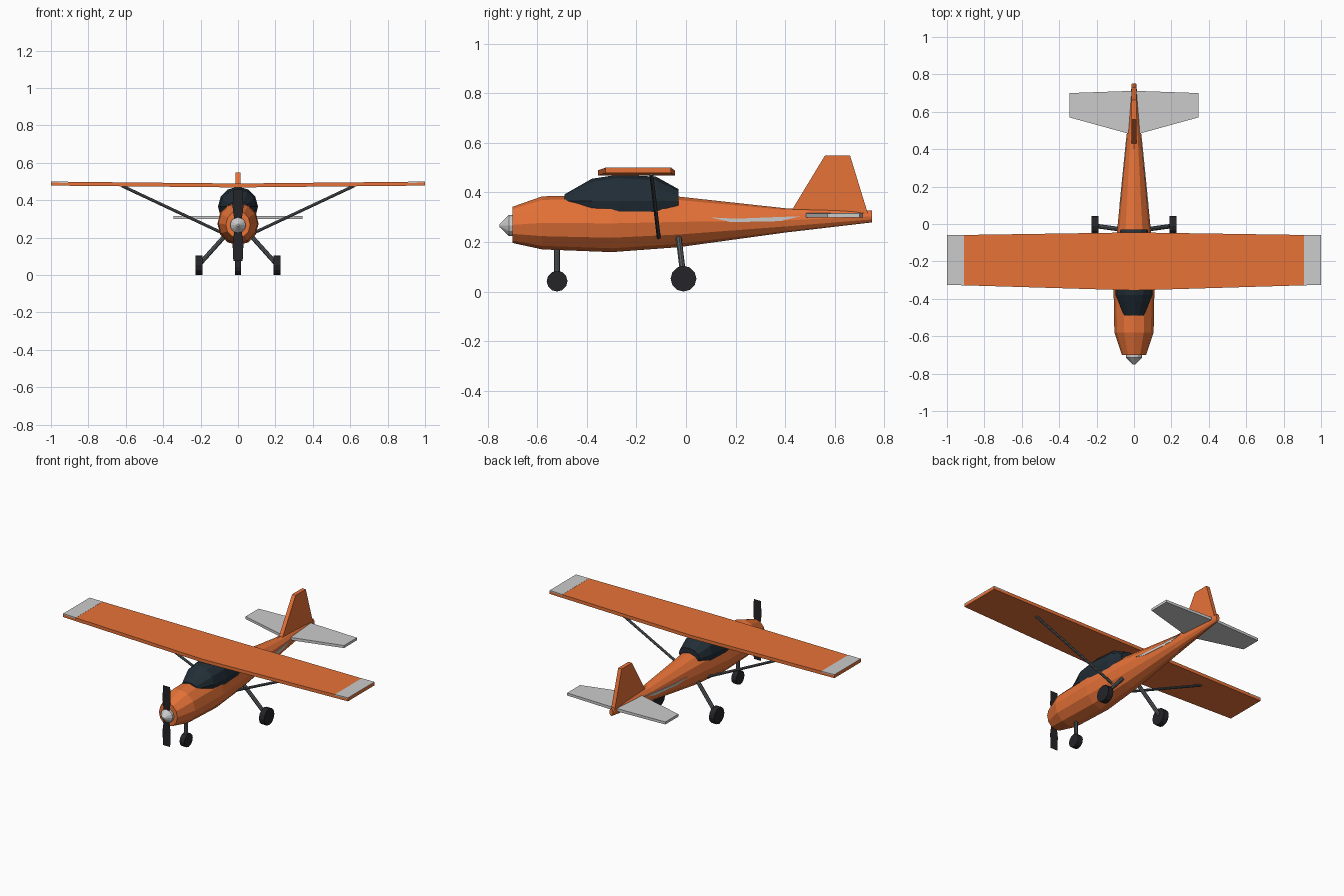
import bpy, bmesh
from math import sin, cos, pi
from mathutils import Vector

if "Cube" in bpy.data.objects:
    bpy.data.objects.remove(bpy.data.objects["Cube"])


def material(name, rgb):
    m = bpy.data.materials.new(name)
    m.diffuse_color = (*rgb, 1)
    m.use_nodes = True
    m.node_tree.nodes["Principled BSDF"].inputs["Base Color"].default_value = m.diffuse_color
    return m


ORANGE = material("orange_paint", (0.80, 0.17, 0.04))
GLASS = material("dark_glass", (0.016, 0.027, 0.038))
RUBBER = material("rubber", (0.018, 0.018, 0.022))
METAL = material("strut_metal", (0.10, 0.11, 0.12))


def finish(name, bm, mat=None):
    bmesh.ops.recalc_face_normals(bm, faces=bm.faces)
    me = bpy.data.meshes.new(name)
    bm.to_mesh(me)
    bm.free()
    ob = bpy.data.objects.new(name, me)
    bpy.context.collection.objects.link(ob)
    if mat:
        me.materials.append(mat)
    return ob


def loft(name, rings, mat=None):
    """Skin a list of equal-length point rings and cap both ends."""
    bm = bmesh.new()
    vs = [[bm.verts.new(p) for p in ring] for ring in rings]
    n = len(vs[0])
    for a, b in zip(vs, vs[1:]):
        for i in range(n):
            j = (i + 1) % n
            bm.faces.new((a[i], a[j], b[j], b[i]))
    bm.faces.new(vs[0])
    bm.faces.new(vs[-1])
    return finish(name, bm, mat)


def oval(y, cz, hw, hh, n=12):
    return [(hw * cos(2 * pi * i / n), y, cz + hh * sin(2 * pi * i / n)) for i in range(n)]


def rect(x, y0, y1, z0, z1):
    return [(x, y0, z0), (x, y1, z0), (x, y1, z1), (x, y0, z1)]


def tube(name, p, q, r, mat, n=8):
    p, q = Vector(p), Vector(q)
    rot = (q - p).to_track_quat('Z', 'Y')
    ring = [rot @ Vector((r * cos(2 * pi * i / n), r * sin(2 * pi * i / n), 0)) for i in range(n)]
    return loft(name, [[p + v for v in ring], [q + v for v in ring]], mat)


# Fuselage: y, centre height, half width, half height
loft("fuselage", [oval(*s) for s in (
    (-0.70, 0.269, 0.065, 0.073), (-0.58, 0.277, 0.105, 0.107),
    (-0.30, 0.275, 0.110, 0.116), (-0.03, 0.281, 0.090, 0.102),
    (0.40, 0.287, 0.047, 0.049), (0.75, 0.303, 0.012, 0.024))], ORANGE)

# Canopy
loft("canopy", [oval(*s) for s in (
    (-0.49, 0.365, 0.055, 0.027), (-0.38, 0.365, 0.098, 0.090),
    (-0.27, 0.365, 0.107, 0.107), (-0.12, 0.365, 0.098, 0.098),
    (-0.03, 0.365, 0.072, 0.048))], GLASS)

# Wing with slight taper and dihedral
tip = (-0.325, -0.06, 0.478, 0.499)
loft("wing", [rect(-1, *tip), rect(0, -0.355, -0.045, 0.468, 0.489), rect(1, *tip)], ORANGE)

# Spinner and flat propeller blades
loft("spinner", [oval(y, 0.266, r, r) for y, r in
                 ((-0.69, 0.042), (-0.715, 0.042), (-0.752, 0.006))])
for side, label in ((1, "upper"), (-1, "lower")):
    bm = bmesh.new()
    bm.faces.new([bm.verts.new((side * x, -0.716, 0.266 + side * z)) for x, z in
                  ((-0.016, 0.0), (0.016, 0.0), (0.029, 0.10), (0.025, 0.19), (-0.025, 0.19), (-0.029, 0.10))])
    finish("propeller_blade_" + label, bm, RUBBER)

# Tailplane
loft("tailplane", [rect(-0.345, 0.57, 0.70, 0.299, 0.315), rect(0, 0.475, 0.712, 0.298, 0.316),
                   rect(0.345, 0.57, 0.70, 0.299, 0.315)])

# Tail fin
fin = [(0.425, 0.325), (0.56, 0.548), (0.662, 0.548), (0.735, 0.31)]
loft("tail_fin", [[(x, y, z) for y, z in fin] for x in (-0.0125, 0.0125)], ORANGE)

# Nose wheel
tube("nose_leg", (0, -0.52, 0.045), (0, -0.52, 0.19), 0.012, METAL)
tube("nose_wheel", (-0.017, -0.52, 0.042), (0.017, -0.52, 0.042), 0.042, RUBBER, 12)

# Mirrored parts
for s, side in ((1, "right"), (-1, "left")):
    # Light panels on top of the wing tips
    loft("wing_tip_panel_" + side, [rect(s * 0.91, -0.328, -0.0585, 0.492, 0.4988),
                                    rect(s * 1, -0.325, -0.06, 0.494, 0.5002)])
    # Wing struts
    tube("wing_strut_" + side, (s * 0.07, -0.11, 0.218), (s * 0.62, -0.14, 0.476), 0.008, METAL)
    # Main landing gear
    tube("main_leg_" + side, (s * 0.06, -0.03, 0.22), (s * 0.208, -0.01, 0.055), 0.012, METAL)
    tube("main_wheel_" + side, (s * 0.19, -0.01, 0.052), (s * 0.226, -0.01, 0.052), 0.052, RUBBER, 12)
    # Side stripe hugging the rear fuselage
    stripe = [(0.10, 0.299), (0.20, 0.294), (0.46, 0.304), (0.38, 0.284), (0.18, 0.280)]
    loft("side_stripe_" + side, [[(s * (0.087 - 0.1 * y + d), y, z) for y, z in stripe]
                                 for d in (-0.006, 0.001)])
